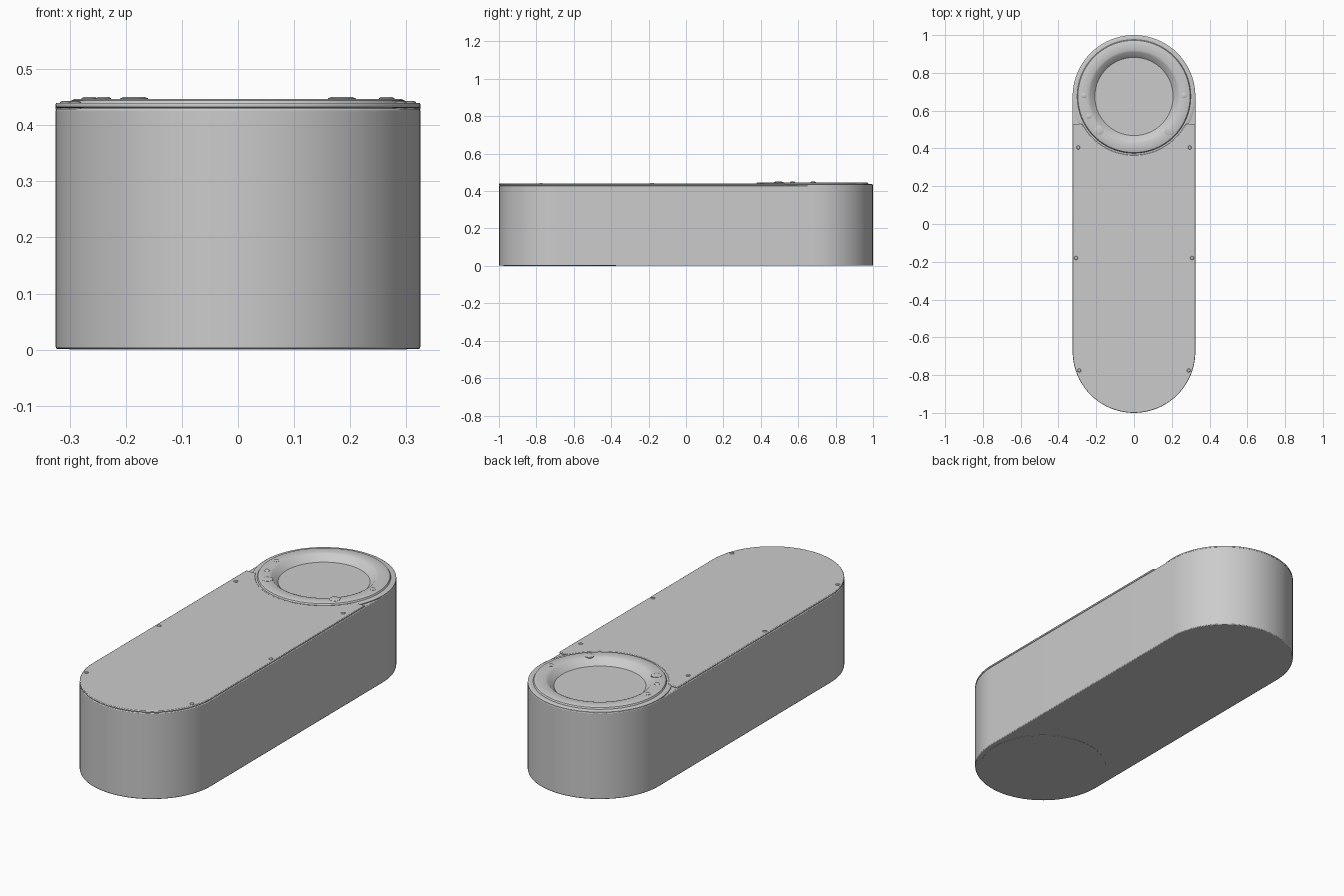
import bpy, bmesh
from math import sin, cos, pi, asin

if "Cube" in bpy.data.objects:
    bpy.data.objects.remove(bpy.data.objects["Cube"])

R = 0.325          # half width and end radius
END = 1.0 - R      # y of the end centres
RING_Y = END


def arc(cx, cy, r, a0, a1, n):
    return [(cx + r * cos(a0 + (a1 - a0) * i / n), cy + r * sin(a0 + (a1 - a0) * i / n))
            for i in range(n + 1)]


def smooth(ob):
    bpy.ops.object.select_all(action='DESELECT')
    ob.select_set(True)
    bpy.context.view_layer.objects.active = ob
    bpy.ops.object.shade_smooth_by_angle(angle=0.6)


def make(name, bm):
    bmesh.ops.recalc_face_normals(bm, faces=bm.faces)
    me = bpy.data.meshes.new(name)
    bm.to_mesh(me)
    bm.free()
    ob = bpy.data.objects.new(name, me)
    bpy.context.collection.objects.link(ob)
    smooth(ob)
    return ob


def prism(name, outline, z0, z1, bevel=0.0):
    bm = bmesh.new()
    face = bm.faces.new([bm.verts.new((x, y, z0)) for x, y in outline])
    res = bmesh.ops.extrude_face_region(bm, geom=[face])
    for v in res['geom']:
        if isinstance(v, bmesh.types.BMVert):
            v.co.z = z1
    ob = make(name, bm)
    if bevel:
        m = ob.modifiers.new("edge_round", 'BEVEL')
        m.width, m.segments, m.limit_method, m.angle_limit = bevel, 2, 'ANGLE', 0.9
    return ob


def lathe(name, profile, x, y, n=64):
    bm = bmesh.new()
    rings = []
    for r, z in profile:
        if r == 0:
            rings.append([bm.verts.new((x, y, z))] * n)
        else:
            rings.append([bm.verts.new((x + r * cos(2 * pi * i / n), y + r * sin(2 * pi * i / n), z))
                          for i in range(n)])
    for a, b in zip(rings, rings[1:]):
        for i in range(n):
            j = (i + 1) % n
            quad = list(dict.fromkeys((a[i], a[j], b[j], b[i])))
            bm.faces.new(quad)
    return make(name, bm)


# Main housing: long body with round ends
stadium = arc(0, END, R, 0, pi, 40) + arc(0, -END, R, pi, 2 * pi, 40)
body = prism("housing", stadium, 0.001, 0.43, 0.004)

# Shallow pocket for the socket
cutter = prism("socket_cutter", arc(0, RING_Y, 0.24, 0, 2 * pi, 64)[:-1], 0.39, 0.6)
cutter.hide_render = True
cutter.hide_set(True)
cut = body.modifiers.new("socket_pocket", 'BOOLEAN')
cut.operation, cut.object = 'DIFFERENCE', cutter

# Top cover with a curved bite around the socket
rc, shoulder = 0.31, 0.53
a = asin((RING_Y - shoulder) / rc)
cover = (arc(0, -END, R, pi, 2 * pi, 40) + [(R, shoulder)]
         + arc(0, RING_Y, rc, -a, -pi + a, 32) + [(-R, shoulder)])
prism("top_cover", cover, 0.431, 0.44, 0.003)

# Socket collar with raised ring, sloped wall and floor
lathe("socket_collar", [(R, 0.428), (R, 0.434), (0.318, 0.438), (0.301, 0.437), (0.297, 0.444),
                        (0.29, 0.447), (0.245, 0.447), (0.235, 0.443), (0.207, 0.415),
                        (0, 0.415)], 0, RING_Y, 80)

# Round mounting plate underneath the other end
lathe("bottom_plate", [(0, 0.03), (0.3, 0.03), (0.3, 0), (0, 0)], 0, -END)


def screw(name, x, y, r, z):
    lathe(name, [(r, z - 0.01), (r, z + 0.001), (r * 0.75, z + 0.003), (0, z + 0.003)], x, y, 16)


# Screws, mirrored left and right
for s, side in ((-1, "left"), (1, "right")):
    for i, (x, y) in enumerate([(0.295, 0.405), (0.307, -0.18), (0.29, -0.775)]):
        screw(f"cover_screw_{side}_{i}", s * x, y, 0.01, 0.44)
    screw(f"ring_screw_{side}", s * 0.265, 0.68, 0.014, 0.447)
    screw(f"ring_boss_{side}", s * 0.185, 0.495, 0.025, 0.447)
screw("ring_pin", -0.24, 0.57, 0.014, 0.447)
